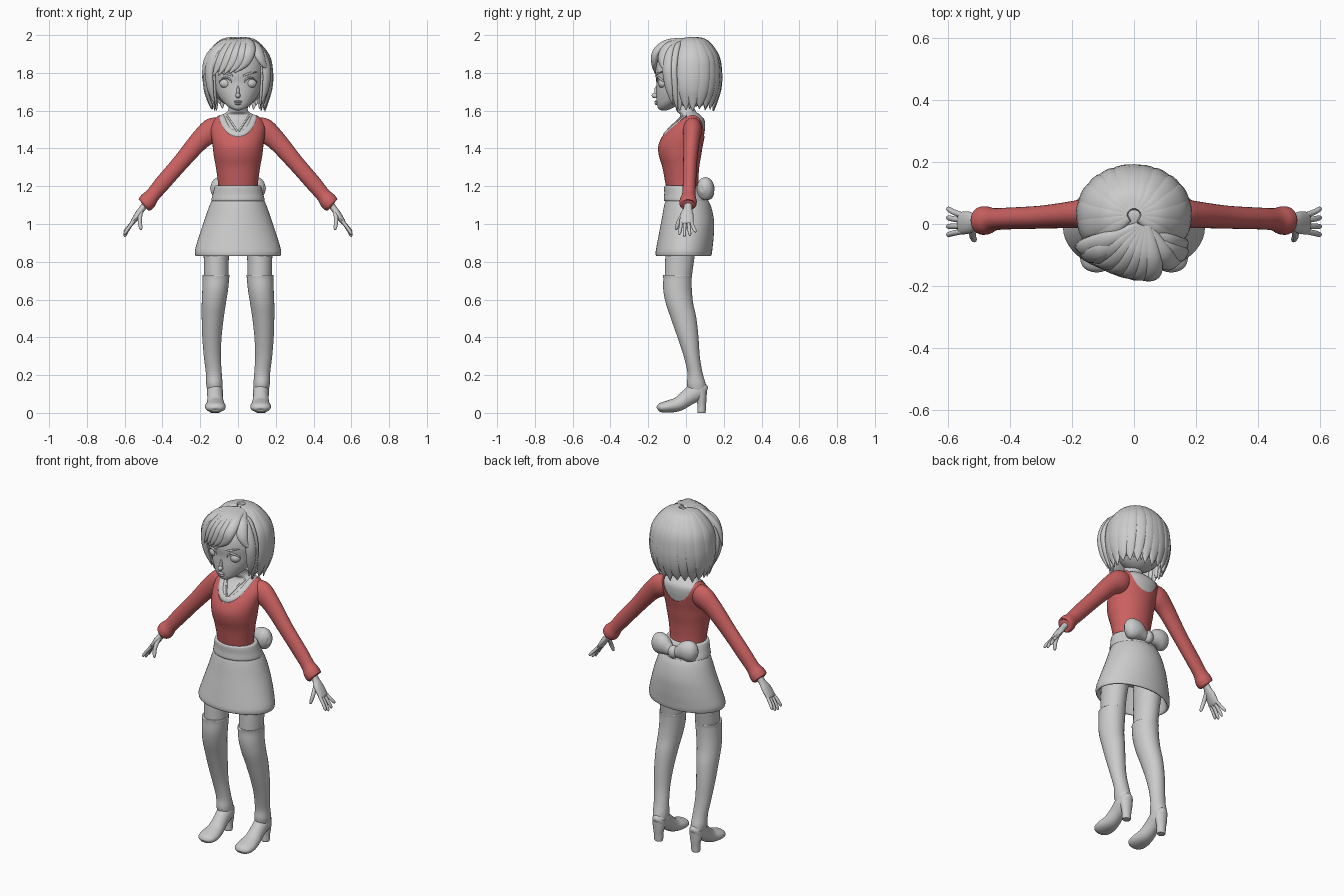
import bpy, bmesh, math, random
from mathutils import Vector as V

random.seed(4)
red = bpy.data.materials.new("sweater_red")
red.diffuse_color = (0.6, 0.12, 0.12, 1)


def spline(rows, k=5):
    """Catmull-Rom through rows of numbers."""
    out = []
    for i in range(len(rows) - 1):
        a, b, c, d = rows[max(i - 1, 0)], rows[i], rows[i + 1], rows[min(i + 2, len(rows) - 1)]
        for s in range(k):
            t = s / k
            out.append([q + .5 * t * (r - p + t * (2*p - 5*q + 4*r - e + t * (3*(q - r) + e - p)))
                        for p, q, r, e in zip(a, b, c, d)])
    return out + [list(rows[-1])]


def stack(rows, k=5):
    """Horizontal rings from rows of z, centre x, half width, front y, back y."""
    return [(V((cx, (f + b) / 2, z)), V((max(rx, .002), 0, 0)), V((0, max((b - f) / 2, .002), 0)))
            for z, cx, rx, f, b in spline(rows, k)]


def tube(rows, hint, k=5):
    """Rings along a path: rows of x, y, z, thickness, half width; hint(p) gives the thickness direction."""
    pts = spline(rows, k)
    rings = []
    for i, r in enumerate(pts):
        p = V(r[:3])
        t = (V(pts[min(i + 1, len(pts) - 1)][:3]) - V(pts[max(i - 1, 0)][:3])).normalized()
        h = hint(p)
        n = (h - t * h.dot(t)).normalized()
        rings.append((p, n * max(r[3], .001), t.cross(n) * max(r[4], .001)))
    return rings


def ball(c, rx, ry, rz):
    a = [math.pi * (i + .15) / 12.3 for i in range(13)]
    return [(V(c) + V((0, 0, rz * math.cos(t))), V((rx * math.sin(t), 0, 0)),
             V((0, ry * math.sin(t), 0))) for t in a]


def part(name, lofts, mirror=False, mat=None, n=32):
    bm = bmesh.new()
    for rings in lofts:
        vs = [[bm.verts.new(c + u * math.cos(2*math.pi*j/n) + w * math.sin(2*math.pi*j/n))
               for j in range(n)] for c, u, w in rings]
        for a, b in zip(vs, vs[1:]):
            for j in range(n):
                bm.faces.new((a[j], a[(j + 1) % n], b[(j + 1) % n], b[j]))
        bm.faces.new(vs[0])
        bm.faces.new(vs[-1])
    bmesh.ops.recalc_face_normals(bm, faces=bm.faces)
    me = bpy.data.meshes.new(name)
    bm.to_mesh(me)
    bm.free()
    ob = bpy.data.objects.new(name, me)
    bpy.context.collection.objects.link(ob)
    if mirror:
        ob.modifiers.new("mirror", 'MIRROR')
    if mat:
        me.materials.append(mat)
    return ob


def toward(x, y, z):
    return lambda p: V((x, y, z))


# sweater body, with a round neckline cut through front and back
torso = [(1.17, 0, .104, -.10, .07), (1.22, 0, .106, -.11, .065), (1.30, 0, .117, -.125, .07),
         (1.36, 0, .128, -.143, .08), (1.41, 0, .134, -.147, .088), (1.46, 0, .141, -.128, .098),
         (1.51, 0, .145, -.09, .105), (1.55, 0, .13, -.05, .102), (1.58, 0, .095, -.015, .085)]
sweater = part("sweater", [stack(torso)], mat=red, n=48)
bpy.ops.mesh.primitive_cylinder_add(vertices=64, radius=1, depth=1, location=(0, 0, 1.60),
                                    rotation=(math.pi / 2, 0, 0))
cutter = bpy.context.object
cutter.scale = (.1, .14, 1)
mod = sweater.modifiers.new("neckline", 'BOOLEAN')
mod.object, mod.operation, mod.solver = cutter, 'DIFFERENCE', 'EXACT'
bpy.context.view_layer.objects.active = sweater
bpy.ops.object.modifier_apply(modifier="neckline")
bpy.data.objects.remove(cutter)

# skin under the sweater, running up into the neck
skin = [(z, x, r - .004, f + .004, b - .004) for z, x, r, f, b in torso[:-1]]
skin += [(1.578, 0, .085, -.03, .075), (1.60, 0, .053, -.05, .05), (1.66, 0, .047, -.065, .035)]
body = part("chest_and_neck", [stack(skin)], n=48)
bpy.context.view_layer.update()


def on_chest(points, thick, wide):
    rows = []
    for x, z in points:
        hit, loc, _, _ = body.ray_cast(V((x, -1, z)), V((0, 1, 0)))
        if hit:
            rows.append((x, loc.y, z, thick, wide))
    return tube(rows, toward(0, -1, .4), 2)


# collar band and inner V edge
arc = [math.radians(a) for a in range(192, 349, 6)]
part("collar", [on_chest([(.086 * math.cos(a), 1.60 + .125 * math.sin(a)) for a in arc], .006, .016),
                on_chest([(.06 * i / 8, 1.485 + .09 * abs(i) / 8) for i in range(-8, 9)], .005, .005)], n=12)

# sleeves with puffed cuffs
part("sleeves", [tube([(.07, .035, 1.53, .035, .035), (.13, .035, 1.50, .064, .05),
                       (.20, .03, 1.445, .053, .043), (.30, .022, 1.33, .044, .037),
                       (.40, .018, 1.215, .042, .035), (.45, .015, 1.155, .039, .036),
                       (.475, .012, 1.125, .046, .045), (.492, .01, 1.103, .044, .044),
                       (.497, .01, 1.098, .03, .03)], toward(.75, 0, .65))], True, red)

# hands: palm, four fingers and thumb
hand = [tube([(.475, .012, 1.125, .02, .022), (.505, .01, 1.085, .017, .022), (.53, .005, 1.05, .017, .035),
              (.557, .003, 1.01, .013, .036), (.565, .003, 1.0, .006, .03)], toward(.75, 0, .6))]
for y0, y1, drop in ((-.024, -.034, .052), (-.007, -.008, .064), (.012, .02, .058), (.028, .048, .04)):
    hand.append(tube([(.552, y0, 1.015, .009, .009), (.58, (y0 + y1) / 2, 1.0 - drop * .4, .009, .009),
                      (.597, y1, 1.0 - drop * .9, .008, .008), (.599, y1, .995 - drop, .003, .003)],
                     toward(1, 0, .3)))
hand.append(tube([(.515, -.005, 1.065, .012, .012), (.52, -.035, 1.02, .011, .011),
                  (.515, -.05, .98, .009, .009), (.512, -.053, .968, .003, .003)], toward(1, 0, 0)))
part("hands", hand, True, n=16)

# skirt with a hollow underside, belt and bow
part("skirt", [stack([(1.15, 0, .125, -.10, .10), (1.10, 0, .15, -.115, .13), (1.02, 0, .178, -.13, .148),
                      (.94, 0, .205, -.145, .147), (.87, 0, .226, -.158, .14), (.845, 0, .228, -.161, .137),
                      (.83, 0, .222, -.157, .132), (.84, 0, .208, -.147, .122), (.90, 0, .195, -.138, .125),
                      (.98, 0, .17, -.12, .13)])], n=48)
part("belt", [stack([(1.12, 0, .13, -.10, .105), (1.125, 0, .141, -.117, .118), (1.16, 0, .133, -.115, .10),
                     (1.198, 0, .123, -.115, .082), (1.204, 0, .115, -.105, .075)])], n=48)
part("bow_loops", [tube([(.0, .11, 1.165, .02, .025), (.03, .112, 1.17, .028, .035),
                         (.075, .108, 1.185, .043, .058), (.115, .098, 1.188, .042, .057),
                         (.138, .09, 1.188, .02, .028), (.142, .088, 1.188, .004, .006)],
                        toward(0, 1, 0))], True)
part("bow_knot", [ball((0, .118, 1.165), .03, .03, .037)])

# legs, stockings and heeled shoes
part("thighs", [stack([(1.0, .105, .075, -.09, .08), (.90, .112, .072, -.105, .06),
                       (.81, .115, .066, -.11, .043), (.70, .115, .064, -.112, .028)])], True)
part("stockings", [stack([(.727, .117, .055, -.10, .015), (.73, .117, .07, -.12, .031),
                          (.71, .117, .07, -.12, .03), (.65, .121, .068, -.12, .031),
                          (.58, .128, .064, -.107, .038), (.50, .134, .058, -.08, .055),
                          (.40, .138, .051, -.045, .066), (.30, .136, .045, -.012, .073),
                          (.21, .128, .042, .008, .088), (.15, .125, .043, .005, .105),
                          (.10, .122, .036, .02, .105)])], True)
part("shoes", [tube([(.122, .112, .12, .01, .01), (.122, .1, .122, .035, .03), (.122, .06, .115, .05, .042),
                     (.121, .01, .082, .044, .041), (.12, -.04, .047, .038, .047),
                     (.12, -.09, .034, .033, .055), (.12, -.13, .028, .026, .049),
                     (.12, -.148, .023, .015, .03), (.12, -.152, .021, .004, .01)], toward(0, 0, 1)),
               stack([(.13, .122, .04, .035, .112), (.08, .122, .034, .055, .109),
                      (.04, .122, .027, .06, .106), (.004, .122, .025, .06, .104),
                      (0, .122, .02, .064, .1)])], True)

# head and facial features
part("head", [stack([(1.602, 0, .012, -.132, -.10), (1.61, 0, .035, -.146, -.08), (1.63, 0, .063, -.153, -.04),
                     (1.66, 0, .092, -.157, .03), (1.70, 0, .116, -.158, .08), (1.75, 0, .132, -.157, .12),
                     (1.80, 0, .139, -.162, .14), (1.86, 0, .136, -.15, .15), (1.92, 0, .11, -.11, .13),
                     (1.96, 0, .05, -.03, .08)])], n=48)
part("nose_and_lips", [ball((0, -.163, 1.68), .013, .019, .014), ball((0, -.158, 1.70), .008, .01, .03),
                       ball((0, -.158, 1.648), .022, .01, .006), ball((0, -.156, 1.636), .017, .01, .006)], n=16)
part("eyes", [ball((.064, -.122, 1.745), .034, .025, .027)], True)
part("eyelids", [tube([(.032, -.151, 1.748, .003, .002), (.048, -.15, 1.77, .006, .005),
                       (.075, -.142, 1.773, .007, .005), (.1, -.118, 1.752, .003, .002)], toward(0, -1, 0))],
     True, n=12)
part("eyebrows", [tube([(.028, -.16, 1.785, .003, .004), (.06, -.152, 1.797, .004, .006),
                        (.10, -.125, 1.805, .003, .002)], toward(0, -1, 0))], True, n=12)

# hair: cap, locks falling from the crown, face-framing locks and swept fringe
C = V((0, .03, 1.80))


def outward(p):
    return p - C


def lock(deg, hem, w, grow=1.0):
    a = math.radians(deg)
    sx, sy = .168 * math.sin(a) * grow, -.143 * math.cos(a) * grow
    rows = [(C.x + sx * math.sin(q), C.y + sy * math.sin(q), C.z + .185 * grow * math.cos(q), th, w * k)
            for q, th, k in ((.12, .008, .3), (.55, .018, .75), (1.1, .02, 1), (1.6, .019, 1))]
    rows += [(sx * .98, C.y + sy * .98, 1.72, .018, w * .85), (sx * .91, C.y + sy * .9, 1.66, .013, w * .55),
             (sx * .85, C.y + sy * .82, hem, .002, .002)]
    return tube(rows, outward)


hair = [ball(C, .163, .138, .182)]
for i in range(15):
    d = 58 + 244 * i / 14
    hair.append(lock(d, 1.595 + random.uniform(0, .02), .045 + random.uniform(0, .008)))
for i in range(14):
    hair.append(lock(67 + 244 * i / 14, 1.605 + random.uniform(0, .04), .026, .965))
for s in (-1, 1):
    for y, w, z in ((0, .03, 1.63), (.025, .032, 1.60)):
        hair.append(tube([(.03, -.02, 1.975, .008, .012), (s * .105, -.085 + y, 1.93, .017, w),
                          (s * .15, -.10 + y, 1.83, .018, w), (s * .147, -.09 + y, 1.72, .014, w * .75),
                          (s * .122, -.07 + y, z, .002, .002)], outward))
part("hair", hair, n=16)

fringe = []
for i in range(7):
    f = i / 6
    back = .09 * f * f
    fringe.append(tube([(.045 - .03 * f, -.005, 1.978, .008, .012), (.06 - .13 * f, -.10 + back * .6, 1.958, .018, .028),
                        (.06 - .19 * f, -.157 + back, 1.91, .02, .031), (.035 - .20 * f, -.168 + back, 1.855, .016, .026),
                        (-.02 - .17 * f, -.165 + back, 1.80 - .03 * f, .002, .002)], outward))
fringe.append(tube([(.05, -.01, 1.975, .008, .012), (.09, -.09, 1.945, .018, .03), (.115, -.125, 1.89, .018, .03),
                    (.14, -.122, 1.84, .01, .015), (.16, -.11, 1.825, .002, .002)], outward))
part("fringe", fringe, n=16)

# smooth shading everywhere
bpy.ops.object.select_all(action='SELECT')
bpy.ops.object.shade_smooth_by_angle(angle=math.radians(50))
